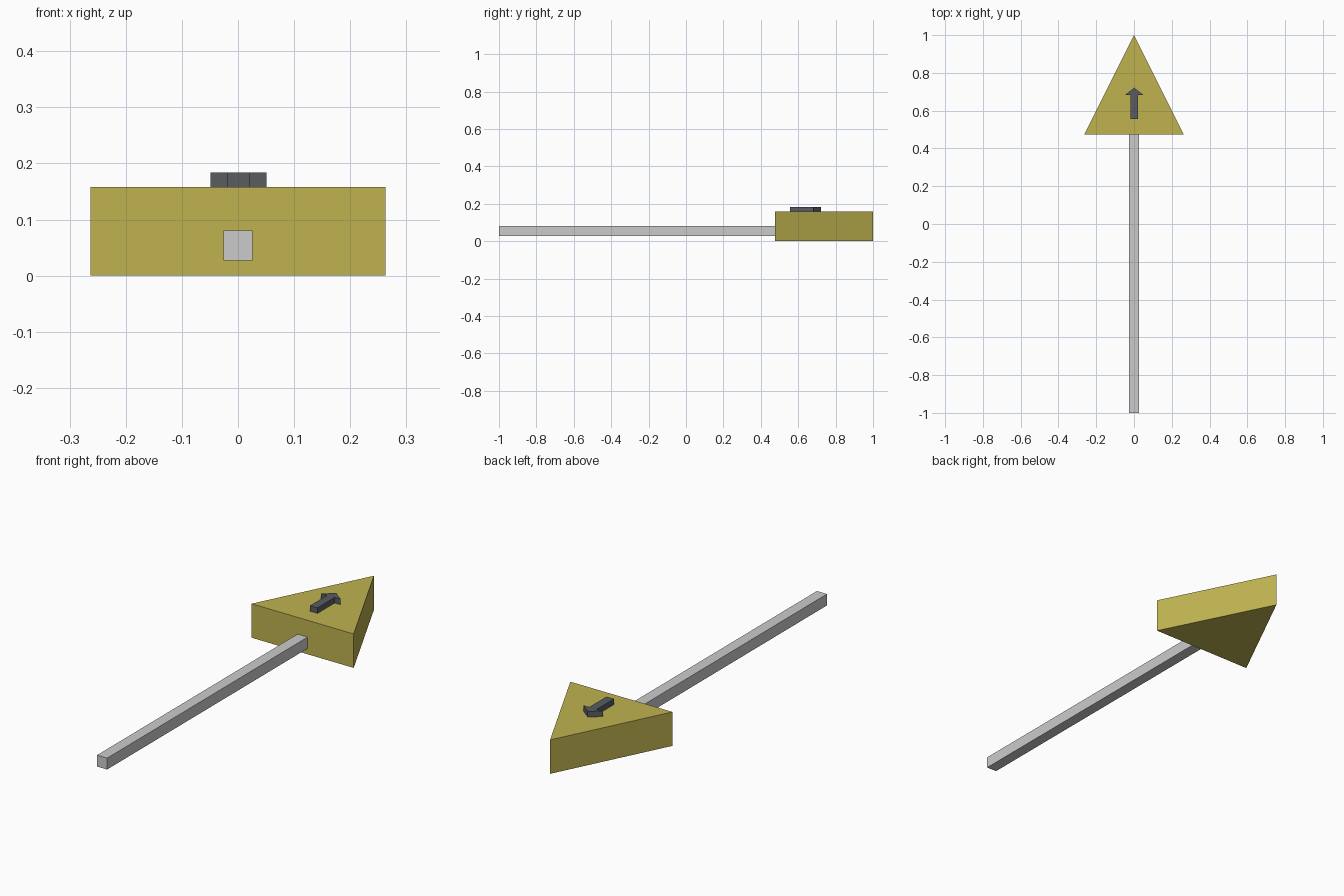
import bpy, bmesh

if "Cube" in bpy.data.objects:
    bpy.data.objects.remove(bpy.data.objects["Cube"])


def material(name, color):
    m = bpy.data.materials.new(name)
    m.diffuse_color = (*color, 1)
    m.use_nodes = True
    m.node_tree.nodes["Principled BSDF"].inputs["Base Color"].default_value = m.diffuse_color
    return m


def prism(name, outline, z0, z1, mat=None):
    """Extrude a flat XY outline from z0 up to z1."""
    bm = bmesh.new()
    face = bm.faces.new([bm.verts.new((x, y, z0)) for x, y in outline])
    ext = bmesh.ops.extrude_face_region(bm, geom=[face])
    verts = [g for g in ext["geom"] if isinstance(g, bmesh.types.BMVert)]
    bmesh.ops.translate(bm, verts=verts, vec=(0, 0, z1 - z0))
    bmesh.ops.recalc_face_normals(bm, faces=bm.faces)
    mesh = bpy.data.meshes.new(name)
    bm.to_mesh(mesh)
    bm.free()
    obj = bpy.data.objects.new(name, mesh)
    bpy.context.collection.objects.link(obj)
    if mat:
        mesh.materials.append(mat)
    return obj


yellow = material("yellow", (0.52, 0.45, 0.08))
dark = material("dark_grey", (0.10, 0.107, 0.118))

# Triangular head
prism("triangle_head", [(-0.263, 0.475), (0.263, 0.475), (0, 1)], 0, 0.158, yellow)

# Long square handle butting against the head
prism("handle", [(-0.026, -1), (0.026, -1), (0.026, 0.475), (-0.026, 0.475)],
      0.027, 0.08)

# Raised arrow on top of the head: right half outline mirrored about its axis
cx = 0.001
half = [(0.0195, 0.555), (0.0195, 0.682), (0.05, 0.682)]
outline = ([(cx + x, y) for x, y in half] + [(cx, 0.722)]
           + [(cx - x, y) for x, y in reversed(half)])
prism("raised_arrow", outline, 0.158, 0.184, dark)
